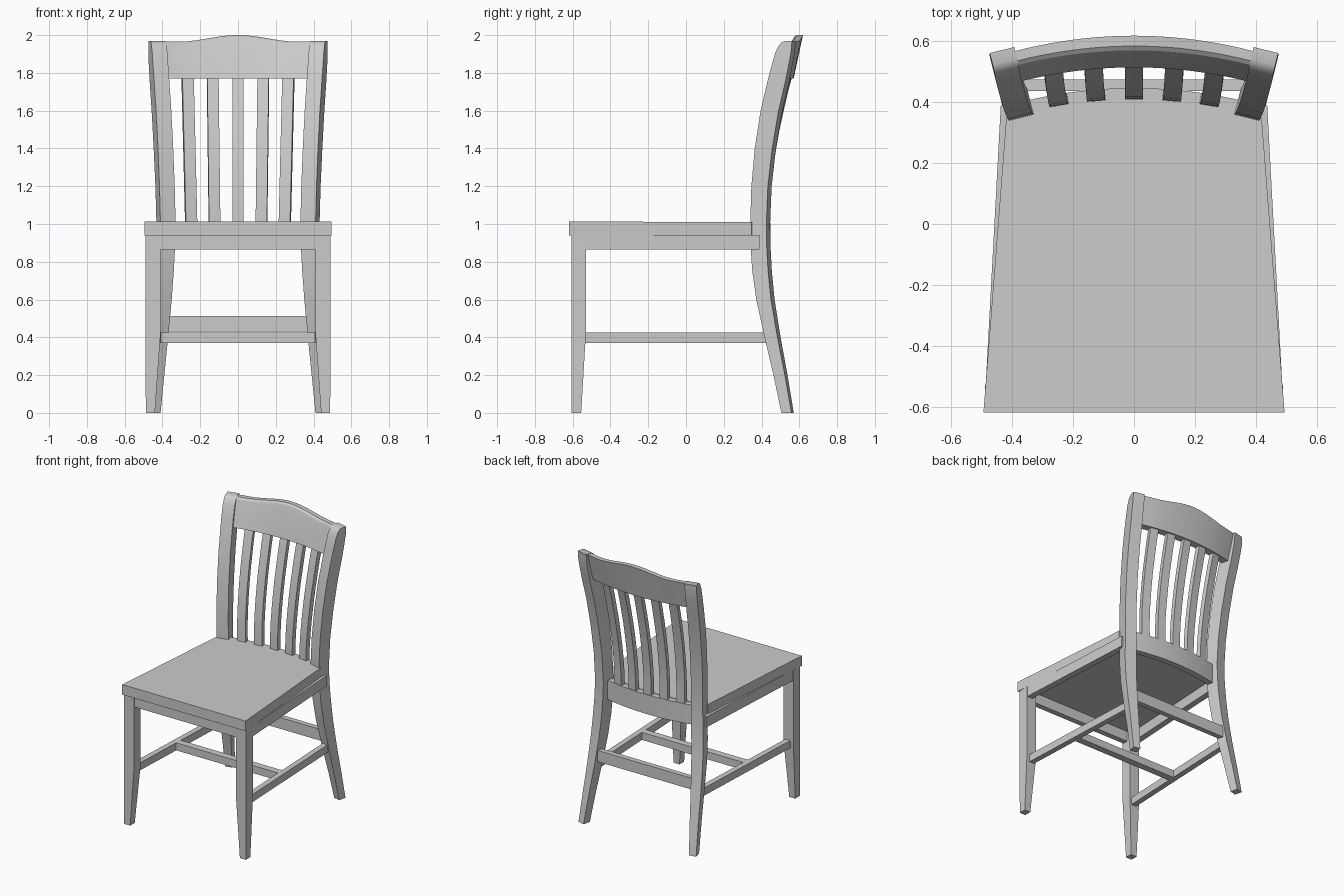
import bpy, bmesh, math

if "Cube" in bpy.data.objects:
    bpy.data.objects.remove(bpy.data.objects["Cube"])

K = 0.33  # plan curvature shared by seat edge, slats and rails


def arc(x):
    return -K * x * x


def loft(name, rings, mirror=False, smooth=True):
    """Skin a list of equal-length point rings and cap both ends."""
    bm = bmesh.new()
    vs = [[bm.verts.new(p) for p in r] for r in rings]
    n = len(rings[0])
    for a, b in zip(vs, vs[1:]):
        for i in range(n):
            j = (i + 1) % n
            bm.faces.new((a[i], a[j], b[j], b[i]))
    bm.faces.new(vs[0])
    bm.faces.new(vs[-1])
    bmesh.ops.recalc_face_normals(bm, faces=bm.faces)
    me = bpy.data.meshes.new(name)
    bm.to_mesh(me)
    bm.free()
    ob = bpy.data.objects.new(name, me)
    bpy.context.collection.objects.link(ob)
    if mirror:
        ob.modifiers.new("mirror", 'MIRROR').use_clip = False
    if smooth:
        bpy.ops.object.select_all(action='DESELECT')
        ob.select_set(True)
        bpy.context.view_layer.objects.active = ob
        bpy.ops.object.shade_smooth_by_angle(angle=math.radians(30))
    return ob


def rect(x0, x1, y0, y1, z):
    return [(x0, y0, z), (x1, y0, z), (x1, y1, z), (x0, y1, z)]


def box(name, x0, x1, y0, y1, z0, z1):
    return loft(name, [rect(x0, x1, y0, y1, z0), rect(x0, x1, y0, y1, z1)], smooth=False)


def side_bar(name, xf, xb, yf, yb, w, z0, z1):
    """Bar running front to back; xf and xb are its outer faces."""
    rings = [[(x - w, y, z0), (x, y, z0), (x, y, z1), (x - w, y, z1)]
             for x, y in ((xf, yf), (xb, yb))]
    return loft(name, rings, mirror=True, smooth=False)


def steps(a, b, n):
    return [a + (b - a) * i / n for i in range(n + 1)]


# Seat: tapered slab with a concave back edge
back = [(x, 0.405 + arc(x)) for x in steps(0.42, -0.42, 20)]
outline = [(-0.495, -0.62), (0.495, -0.62)] + back
loft("seat", [[(x, y, 0.94) for x, y in outline],
              [(x, y, 1.011 - 0.004 * y) for x, y in outline]])

# Front legs: straight at the top, tapered on the inner faces below
loft("front_leg", [rect(0.44, 0.488, -0.607, -0.555, 0),
                   rect(0.41, 0.49, -0.607, -0.53, 0.42),
                   rect(0.41, 0.49, -0.607, -0.53, 0.94)], mirror=True, smooth=False)

# Back posts: (z, inner x, front y, width, depth), turned toward the centre
post = [(0, .410, .505, .050, .055), (.2, .390, .463, .060, .062),
        (.4, .370, .416, .070, .070), (.6, .351, .372, .080, .080),
        (.75, .340, .351, .083, .086), (.88, .333, .342, .083, .088),
        (1.0, .330, .340, .083, .088), (1.2, .335, .346, .083, .090),
        (1.4, .343, .364, .083, .095), (1.6, .353, .395, .083, .098),
        (1.75, .363, .430, .083, .098), (1.85, .370, .456, .083, .092),
        (1.91, .374, .474, .083, .085), (1.945, .377, .491, .083, .070),
        (1.962, .380, .506, .083, .056), (1.968, .384, .523, .083, .040)]
t = math.radians(14)
s, c = math.sin(t), math.cos(t)
rings = []
for z, x, y, w, d in post:
    o = (x + w * c, y)          # front outer corner
    i = (x, y + w * s)          # front inner corner
    rings.append([(i[0], i[1], z), (o[0], o[1], z),
                  (o[0] + d * s, o[1] + d * c, z), (i[0] + d * s, i[1] + d * c, z)])
loft("back_post", rings, mirror=True)

# Crest rail: leaning, curved in plan, with a raised centre
rings = []
for x in steps(-0.395, 0.395, 32):
    rise = 0.035 * math.cos(math.pi * x / 0.64) ** 2 if abs(x) < 0.32 else 0
    top = 1.965 + rise
    prof = [(.515, 1.77), (.563, top - .03), (.571, top - .01), (.585, top),
            (.619, top), (.570, 1.77)]
    rings.append([(x, y + arc(x), z) for y, z in prof])
loft("crest_rail", rings)

# Lower back rail, following the seat edge
loft("lower_back_rail", [[(x, y + arc(x), z) for y, z in
     ((.403, .865), (.447, .865), (.447, 1.006), (.403, 1.006))]
    for x in steps(-0.37, 0.37, 20)])

# Five curved slats: (z, front y) on the centre line
slat = [(.98, .409), (1.1, .411), (1.2, .418), (1.3, .430), (1.4, .445), (1.5, .463),
        (1.6, .485), (1.7, .508), (1.8, .535)]


def make_slat(name, x0, mirror):
    rings = []
    for z, y in slat:
        x = x0 * (1 + 0.1 * (z - 1))
        a, b = x - 0.03, x + 0.03
        k = 0.033 * 2 * K * x   # sideways shift so the slat faces the centre
        rings.append([(a, y + arc(a), z), (b, y + arc(b), z),
                      (b + k, y + .033 + arc(b), z), (a + k, y + .033 + arc(a), z)])
    loft(name, rings, mirror=mirror)


for name, x0, m in (("centre_slat", 0, False), ("inner_slat", .123, True),
                    ("outer_slat", .245, True)):
    make_slat(name, x0, m)

# Aprons under the seat
box("front_apron", -0.42, 0.42, -0.60, -0.56, 0.865, 0.94)
side_bar("side_apron", 0.488, 0.438, -0.54, 0.39, 0.045, 0.865, 0.942)

# Stretchers
side_bar("side_stretcher", 0.466, 0.424, -0.545, 0.45, 0.04, 0.37, 0.425)
box("cross_stretcher", -0.42, 0.42, -0.125, -0.075, 0.37, 0.425)
box("rear_stretcher", -0.38, 0.38, 0.437, 0.475, 0.43, 0.512)
